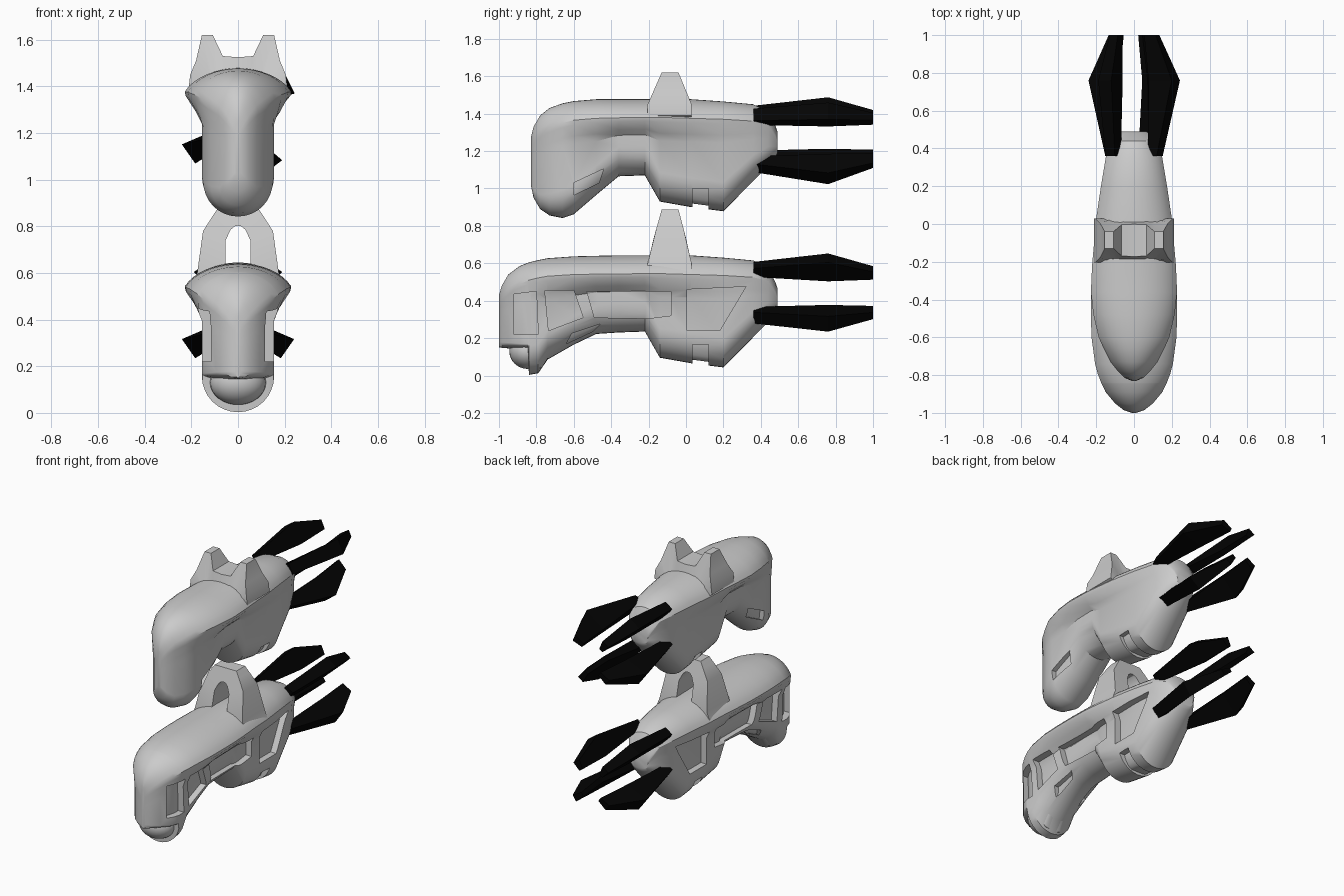
import bpy, bmesh, math
from mathutils import Matrix, Vector

if "Cube" in bpy.data.objects:
    bpy.data.objects.remove(bpy.data.objects["Cube"])


def material(name, v):
    m = bpy.data.materials.new(name)
    m.diffuse_color = (v, v, v, 1)
    m.use_nodes = True
    m.node_tree.nodes["Principled BSDF"].inputs["Base Color"].default_value = m.diffuse_color
    return m


GREY = material("hull_grey", 0.6)
BLACK = material("fin_black", 0.001)


def finish(name, bm, mat, smooth=None):
    bmesh.ops.recalc_face_normals(bm, faces=bm.faces)
    me = bpy.data.meshes.new(name)
    bm.to_mesh(me)
    bm.free()
    ob = bpy.data.objects.new(name, me)
    bpy.context.collection.objects.link(ob)
    me.materials.append(mat)
    if smooth:
        shade(ob, smooth)
    return ob


def select(ob):
    bpy.ops.object.select_all(action='DESELECT')
    ob.select_set(True)
    bpy.context.view_layer.objects.active = ob


def shade(ob, deg):
    select(ob)
    bpy.ops.object.shade_smooth_by_angle(angle=math.radians(deg))


def loft(bm, rings):
    """Skin a list of closed rings and cap both ends."""
    vs = [[bm.verts.new(p) for p in r] for r in rings]
    n = len(vs[0])
    for a, b in zip(vs, vs[1:]):
        for i in range(n):
            j = (i + 1) % n
            bm.faces.new((a[i], a[j], b[j], b[i]))
    bm.faces.new(vs[0])
    bm.faces.new(vs[-1])


def section(y, zt, zs, ws, zb, hr=None, k=1.0, inset=0.0):
    """Hull slice: domed roof, sharp shoulder, narrow wall, round keel."""
    h = zs - zb
    wk = min(0.155, ws * 0.93)
    r = hr or min(wk, 0.5 * h)
    zk = zs - min(0.125, 0.3 * h)
    e = math.radians(68)
    half = []
    for i in range(9):
        a = e * i / 8
        half.append((ws * math.sin(a) / math.sin(e),
                     zs + (zt - zs) * (math.cos(a) - math.cos(e)) / (1 - math.cos(e))))
    zl = zs - 0.2 * (zs - zk)
    half.append((ws * 0.985, zl))
    half.append((wk + 0.45 * (ws * 0.985 - wk), zl + 0.6 * (zk - zl)))
    half.append((wk, zk))
    for i in range(9):
        a = math.pi / 2 * i / 8
        half.append((wk * math.cos(a), zb + r - r * math.sin(a)))
    half = [(x * k, min(max(z, zb + inset), zt - inset)) for x, z in half]
    full = half + [(-x, z) for x, z in reversed(half[1:-1])]
    s = 0.985 if inset else 1
    return [(x, y * s, z) for x, z in full]


# Hull stations: y, roof z, shoulder z, shoulder half-width, keel z
REAR = [(-.36, 1.477, 1.378, .228, 1.065), (-.22, 1.477, 1.38, .222, 1.07),
        (-.14, 1.48, 1.38, .215, .93), (.03, 1.477, 1.375, .2, .9),
        (.2, 1.465, 1.37, .175, .878), (.36, 1.45, 1.36, .148, 1.04),
        (.44, 1.41, 1.34, .112, 1.12), (.48, 1.33, 1.28, .082, 1.17),
        (.49, 1.30, 1.25, .065, 1.19)]
UPPER = [(-.83, 1.27, 1.2, .012, 1.02), (-.815, 1.33, 1.26, .05, .95),
         (-.78, 1.39, 1.30, .085, .89), (-.73, 1.43, 1.325, .125, .856),
         (-.66, 1.455, 1.35, .16, .842), (-.6, 1.467, 1.365, .187, .862),
         (-.48, 1.477, 1.375, .215, .965)] + REAR
DZ = 0.835
LOWER = [(-1, .43, .36, .012, .15, .03), (-.985, .48, .41, .055, .148, .03),
         (-.95, .54, .45, .1, .145, .03), (-.89, .585, .49, .15, .14, .03),
         (-.845, .603, .507, .172, .14, .03), (-.84, .605, .51, .174, .003),
         (-.79, .617, .522, .193, .012), (-.74, .627, .531, .206, .085),
         (-.6, .637, .54, .225, .165), (-.48, .64, .542, .228, .222)]
LOWER += [(y, t - DZ, s - DZ, w, b - DZ) for y, t, s, w, b in REAR]


def hull(name, stations, panels, k):
    bm = bmesh.new()
    loft(bm, [section(*s) for s in stations])
    body = finish(name + "_hull", bm, GREY)
    # openings cut through the hull, with a slimmer core behind them
    bm = bmesh.new()
    for poly in panels:
        loft(bm, [[(x, y, z) for y, z in poly] for x in (-.4, .4)])
    cutter = finish(name + "_cutter", bm, GREY)
    cutter.hide_render = True
    mod = body.modifiers.new("panels", 'BOOLEAN')
    mod.operation = 'DIFFERENCE'
    mod.solver = 'EXACT'
    mod.object = cutter
    select(body)
    bpy.ops.object.modifier_apply(modifier=mod.name)
    bpy.data.objects.remove(cutter)
    shade(body, 32)
    bm = bmesh.new()
    loft(bm, [section(*s, k=k, inset=.02) for s in stations])
    finish(name + "_core", bm, GREY, 32)


def bridge(name, pairs, zlo, zhi):
    """Cross-hull frame: outer/inner front outline, thinner towards the top."""
    path = [(-a, b, -c, d) for a, b, c, d in pairs] + list(reversed(pairs[:-1]))

    def ys(z):
        t = min(max((z - zlo) / (zhi - zlo), 0), 1)
        return -.205 + .075 * t, .03 - .07 * t
    rings = []
    for xo, zo, xi, zi in path:
        (o0, o1), (i0, i1) = ys(zo), ys(zi)
        rings.append([(xo, o0, zo), (xo, o1, zo), (xi, i1, zi), (xi, i0, zi)])
    bm = bmesh.new()
    loft(bm, rings)
    finish(name, bm, GREY, 25)


# Fin slices: y, centre x, centre z, half length, inner and outer half thickness
FLAT = ((.36, .11, -.122, .026, .036, .036), (.76, .15, -.126, .076, .018, .05),
        (1.0, .092, -.105, .036, .014, .022))
STEEP = ((.36, .11, -.122, .028, .03, .03), (.76, .115, -.126, .07, .018, .042),
         (1.0, .09, -.1, .03, .014, .026))


def fin(name, zc, sx, sz, steep=False, rot=0, shift=0):
    """Wedge-shaped tail blade: kite outline, thick on its outer edge."""
    a = math.radians(55 if steep else 35)
    d, e = Vector((math.cos(a), -math.sin(a))), Vector((math.sin(a), math.cos(a)))
    turn = Matrix.Rotation(math.radians(rot), 2)
    rings = []
    for y, cx, cz, r, hin, hout in (STEEP if steep else FLAT):
        ring = []
        for u, v in ((-r, -hin), (r, -hout), (r, hout), (-r, hin)):
            p = Vector((cx, cz)) + d * u + e * v
            p = turn @ Vector((p.x * sx, p.y * sz))
            ring.append((p.x + shift, y, zc + p.y))
        rings.append(ring)
    bm = bmesh.new()
    loft(bm, rings)
    finish(name, bm, BLACK)


# Upper craft
hull("upper", UPPER, [
    [(-.6, .965), (-.6, 1.03), (-.44, 1.105), (-.465, 1.03)],
    [(.035, .8), (.12, .8), (.12, 1.0), (.035, 1.0)]], .8)
bridge("upper_horns", [(.212, 1.39, .15, 1.36), (.205, 1.45, .13, 1.37),
                       (.18, 1.51, .11, 1.38), (.155, 1.62, .1, 1.4),
                       (.108, 1.62, .08, 1.4), (.065, 1.53, .05, 1.4),
                       (0, 1.525, 0, 1.4)], 1.45, 1.62)

# Lower craft
hull("lower", LOWER, [
    [(-.92, .22), (-.92, .435), (-.8, .45), (-.79, .22)],
    [(-.735, .24), (-.755, .455), (-.6, .455), (-.55, .31)],
    [(-.49, .31), (-.53, .45), (-.08, .45), (-.08, .32), (-.2, .305)],
    [(.005, .24), (.005, .46), (.32, .475), (.18, .24)],
    [(-.64, .17), (-.61, .225), (-.46, .275), (-.5, .235)],
    [(.035, -.05), (.12, -.05), (.12, .165), (.035, .165)]], .73)
bridge("lower_arch", [(.2, .535, .12, .5), (.175, .6, .055, .6),
                      (.15, .78, .053, .74), (.105, .85, .032, .785),
                      (.08, .887, .015, .8), (0, .887, 0, .803)], .62, .887)

# Chin ball under the lower nose
bm = bmesh.new()
bmesh.ops.create_uvsphere(bm, u_segments=28, v_segments=16, radius=1,
                          matrix=Matrix.Translation((0, -.845, .13)) @ Matrix.Diagonal((.12, .1, .095, 1)))
finish("chin_ball", bm, GREY, 40)

# Tail fins; the upper craft's fins on one side are swivelled
for sx, side in ((-1, "left"), (1, "right")):
    for sz, level in ((1, "low"), (-1, "high")):
        high = sz < 0
        fin(f"lower_fin_{level}_{side}", .445, sx, sz, high)
        rot = 0 if sx < 0 else (-9 if high else -18)
        fin(f"upper_fin_{level}_{side}", .445 + DZ, sx, sz, high and sx < 0,
            rot, -.015 if rot == -9 else 0)
